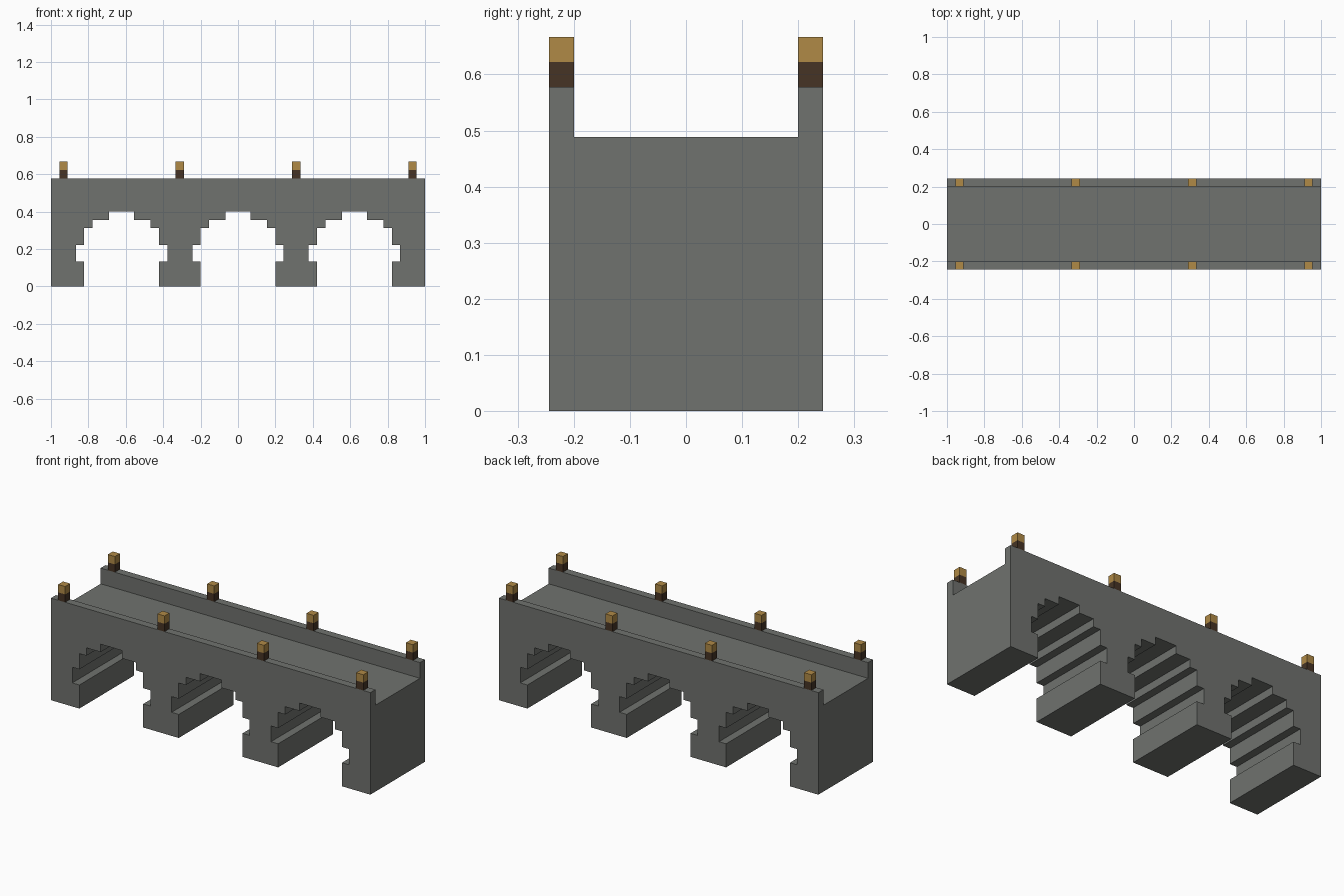
import bpy
import bmesh
from mathutils import Matrix, Vector

U = 2 / 45                    # one block
HALF_LENGTH, HALF_WIDTH = 22.5, 5.5
DECK, PARAPET = 11, 13        # heights in blocks

cube = bpy.data.objects.get("Cube")
if cube:
    bpy.data.objects.remove(cube, do_unlink=True)


def material(name, color):
    mat = bpy.data.materials.new(name)
    mat.use_nodes = True
    mat.diffuse_color = (*color, 1)
    bsdf = next(n for n in mat.node_tree.nodes if n.type == 'BSDF_PRINCIPLED')
    bsdf.inputs["Base Color"].default_value = (*color, 1)
    return mat


def add_object(name, bm, mat):
    bmesh.ops.recalc_face_normals(bm, faces=bm.faces)
    mesh = bpy.data.meshes.new(name)
    bm.to_mesh(mesh)
    bm.free()
    mesh.materials.append(mat)
    obj = bpy.data.objects.new(name, mesh)
    bpy.context.collection.objects.link(obj)
    return obj


def box(name, center, size, mat):
    bm = bmesh.new()
    bmesh.ops.create_cube(bm, size=1, matrix=Matrix.Translation(Vector(center) * U)
                          @ Matrix.Diagonal((*(Vector(size) * U), 1)))
    return add_object(name, bm, mat)


stone = material("grey stone", (0.160, 0.168, 0.157))
wood = material("dark wood", (0.061, 0.034, 0.018))
glow = material("lantern gold", (0.434, 0.254, 0.061))

# Stepped arch: half width and bottom/top height of each course
courses = [(4.5, 0, 3), (5.5, 3, 5), (4.5, 5, 7), (3.5, 7, 8), (1.5, 8, 9)]
left_side = [(-w, z) for w, low, high in courses for z in (low, high)]
arch = left_side + [(-x, z) for x, z in reversed(left_side)]

# Bridge side profile with three arches, extruded across the width
profile = [(-HALF_LENGTH, PARAPET), (-HALF_LENGTH, 0)]
for cx in (-14, 0, 14):
    profile += [(cx + x, z) for x, z in arch]
profile += [(HALF_LENGTH, 0), (HALF_LENGTH, PARAPET)]

bm = bmesh.new()
side = bm.faces.new([bm.verts.new((x * U, -HALF_WIDTH * U, z * U)) for x, z in profile])
extruded = bmesh.ops.extrude_face_region(bm, geom=[side], use_keep_orig=True)
bmesh.ops.translate(bm, vec=(0, 2 * HALF_WIDTH * U, 0),
                    verts=[v for v in extruded["geom"] if isinstance(v, bmesh.types.BMVert)])
bridge = add_object("bridge_body", bm, stone)

# Roadway channel between the parapets
cutter = box("roadway_cutter", (0, 0, DECK + 2), (50, 9, 4), stone)
cutter.hide_render = True
channel = bridge.modifiers.new("roadway", 'BOOLEAN')
channel.operation = 'DIFFERENCE'
channel.solver = 'EXACT'
channel.object = cutter
graph = bpy.context.evaluated_depsgraph_get()
bridge.data = bpy.data.meshes.new_from_object(bridge.evaluated_get(graph))
bridge.modifiers.clear()
bpy.data.objects.remove(cutter, do_unlink=True)

# Lantern posts along both parapets
for y, row in ((-5, "front"), (5, "back")):
    for i, x in enumerate((-21, -7, 7, 21), 1):
        box(f"{row}_post_{i}", (x, y, PARAPET + 0.5), (1, 1, 1), wood)
        box(f"{row}_lantern_{i}", (x, y, PARAPET + 1.5), (1, 1, 1), glow)
